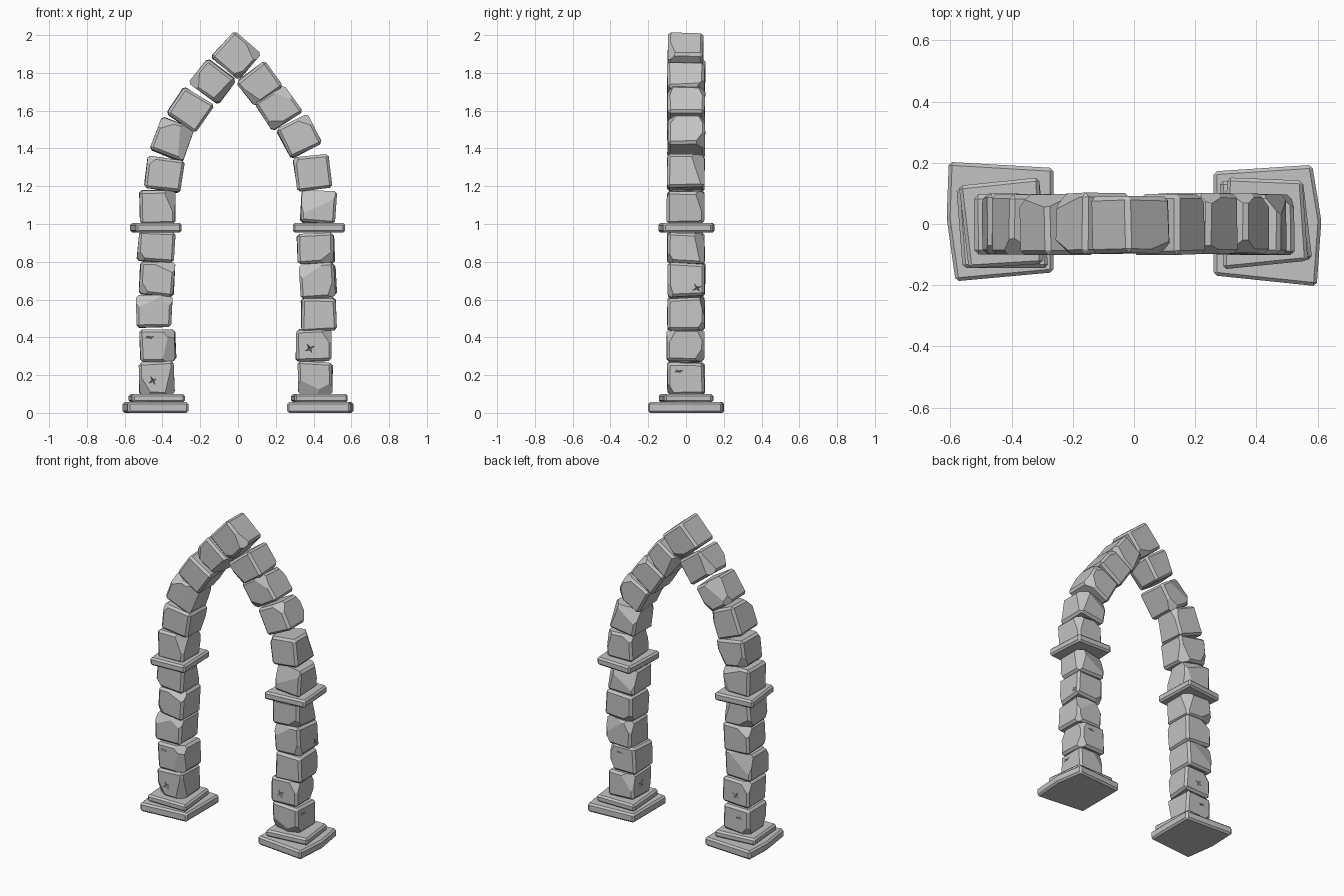
import bpy, bmesh, math, random
from mathutils import Matrix, Vector

if "Cube" in bpy.data.objects:
    bpy.data.objects.remove(bpy.data.objects["Cube"])

random.seed(7)
stone = bpy.data.materials.new("grey stone")
stone.diffuse_color = (0.55, 0.55, 0.55, 1)
stone.use_nodes = True
stone.node_tree.nodes["Principled BSDF"].inputs["Base Color"].default_value = stone.diffuse_color


def finish(bm, name, matrix=None):
    if matrix:
        bmesh.ops.transform(bm, matrix=matrix, verts=bm.verts[:])
    bmesh.ops.recalc_face_normals(bm, faces=bm.faces[:])
    me = bpy.data.meshes.new(name)
    bm.to_mesh(me)
    bm.free()
    me.materials.append(stone)
    ob = bpy.data.objects.new(name, me)
    bpy.context.collection.objects.link(ob)
    return ob


def bevel(bm, offset):
    bmesh.ops.bevel(bm, geom=bm.edges[:], offset=offset, segments=1,
                    profile=0.5, affect='EDGES')


def cut(bm, co, no):
    # slice off everything beyond a plane and close the hole
    res = bmesh.ops.bisect_plane(bm, geom=bm.verts[:] + bm.edges[:] + bm.faces[:],
                                 dist=1e-5, plane_co=co, plane_no=no, clear_outer=True)
    edges = [e for e in res['geom_cut'] if isinstance(e, bmesh.types.BMEdge)]
    if edges:
        bmesh.ops.holes_fill(bm, edges=edges, sides=0)


def block(name, x, z, w, h, angle, d=0.197):
    # worn block: uneven box, chamfered edges, a few chipped corners
    bm = bmesh.new()
    bmesh.ops.create_cube(bm, size=1)
    half = Vector((w, d, h)) / 2
    for v in bm.verts:
        v.co = [v.co[i] * 2 * half[i] + random.uniform(-s, s)
                for i, s in enumerate((0.006, 0.003, 0.007))]
    bevel(bm, 0.014)
    corners = [(a, b, c) for a in (-1, 1) for b in (-1, 1) for c in (-1, 1)]
    for s in random.sample(corners, 3):
        n = Vector((s[0] * random.uniform(0.15, 0.9), s[1] * random.uniform(0.5, 1),
                    s[2] * random.uniform(0.1, 0.6))).normalized()
        corner = Vector([s[i] * half[i] for i in range(3)])
        cut(bm, corner - n * random.uniform(0.026, 0.042), n)
    m = Matrix.Translation((x, random.uniform(-0.003, 0.003), z)) \
        @ Matrix.Rotation(-math.radians(angle), 4, 'Y')
    return finish(bm, name, m)


def slab(name, outline, z0, z1):
    # flat plate from an uneven outline seen from above
    bm = bmesh.new()
    f = bm.faces.new([bm.verts.new((x, y, z0)) for x, y in outline])
    ext = bmesh.ops.extrude_face_region(bm, geom=[f])['geom']
    bmesh.ops.translate(bm, vec=(0, 0, z1 - z0),
                        verts=[v for v in ext if isinstance(v, bmesh.types.BMVert)])
    bmesh.ops.recalc_face_normals(bm, faces=bm.faces[:])
    bevel(bm, 0.011)
    return finish(bm, name)


# blocks from the ground up: x, z, width, height, tilt
left = [(-0.428, 0.183, 0.184, 0.172, 1), (-0.425, 0.357, 0.184, 0.168, 2),
        (-0.445, 0.540, 0.186, 0.178, -1), (-0.428, 0.710, 0.184, 0.174, -3),
        (-0.433, 0.878, 0.194, 0.160, -3), (-0.430, 1.090, 0.190, 0.172, 1),
        (-0.390, 1.265, 0.196, 0.172, -9), (-0.350, 1.447, 0.186, 0.184, -21),
        (-0.255, 1.606, 0.188, 0.172, -33), (-0.134, 1.754, 0.190, 0.166, -37)]
right = [(0.408, 0.183, 0.184, 0.172, -1), (0.403, 0.357, 0.186, 0.168, -1),
         (0.430, 0.520, 0.186, 0.172, 1), (0.422, 0.700, 0.188, 0.176, 3),
         (0.413, 0.872, 0.194, 0.158, 1), (0.427, 1.090, 0.184, 0.172, -3),
         (0.395, 1.273, 0.184, 0.182, 8), (0.323, 1.467, 0.188, 0.174, 28),
         (0.215, 1.615, 0.186, 0.170, 33), (0.114, 1.743, 0.188, 0.164, 37)]
dented = []
for side, rows in (("left", left), ("right", right)):
    for i, row in enumerate(rows):
        kind = "pillar_block" if i < 6 else "arch_block"
        ob = block(f"{side}_{kind}_{i + 1}", *row)
        if i < 4:
            dented.append(ob)
block("keystone", -0.012, 1.891, 0.190, 0.184, -40, 0.185)

# stepped feet and collars
slab("left_foot", [(-0.605, 0.203), (-0.263, 0.183), (-0.263, -0.158),
                   (-0.583, -0.187), (-0.612, 0.02)], 0, 0.057)
slab("right_foot", [(0.26, 0.172), (0.582, 0.193), (0.612, 0.01),
                    (0.597, -0.203), (0.26, -0.168)], 0, 0.057)
slab("left_step", [(-0.58, 0.118), (-0.31, 0.147), (-0.28, -0.143),
                   (-0.56, -0.143)], 0.055, 0.100)
slab("right_step", [(0.28, 0.14), (0.552, 0.14), (0.582, -0.115),
                    (0.30, -0.145)], 0.055, 0.100)
slab("left_collar", [(-0.572, 0.125), (-0.31, 0.152), (-0.298, -0.13),
                     (-0.54, -0.145)], 0.955, 1.006)
slab("right_collar", [(0.305, 0.152), (0.55, 0.142), (0.568, -0.12),
                      (0.29, -0.148)], 0.955, 1.006)

# small star and dash dents in the lower blocks: x, y, z, axis, squash
dents = [(-0.45, -0.1, 0.17, 'Y', 1), (-0.47, -0.1, 0.40, 'Y', 0.3),
         (0.38, -0.1, 0.34, 'Y', 1), (0.50, -0.04, 0.22, 'X', 0.3),
         (-0.43, 0.1, 0.34, 'Y', 1), (-0.45, 0.1, 0.20, 'Y', 0.3),
         (0.317, 0.01, 0.18, 'X', 1), (0.42, 0.1, 0.40, 'Y', 0.3),
         (0.518, 0.06, 0.66, 'X', 0.8)]
bm = bmesh.new()
for x, y, z, axis, squash in dents:
    ring = []
    for k in range(8):
        a = k * math.pi / 4 + 0.5
        r = 0.009 if k % 2 else random.uniform(0.028, 0.04)
        u, w = r * math.cos(a), r * math.sin(a) * squash
        off = (u, 0, w) if axis == 'Y' else (0, u, w)
        ring.append(bm.verts.new(Vector((x, y, z)) + Vector(off)))
    tip = Vector((0, 0.014, 0)) if axis == 'Y' else Vector((0.014, 0, 0))
    tips = [bm.verts.new(Vector((x, y, z)) + s * tip) for s in (-1, 1)]
    for k in range(8):
        for t in tips:
            bm.faces.new((ring[k], ring[(k + 1) % 8], t))
cutter = finish(bm, "dent_cutter")
cutter.hide_render = True
cutter.display_type = 'WIRE'
for ob in dented:
    mod = ob.modifiers.new("dents", 'BOOLEAN')
    mod.operation = 'DIFFERENCE'
    mod.solver = 'EXACT'
    mod.object = cutter
